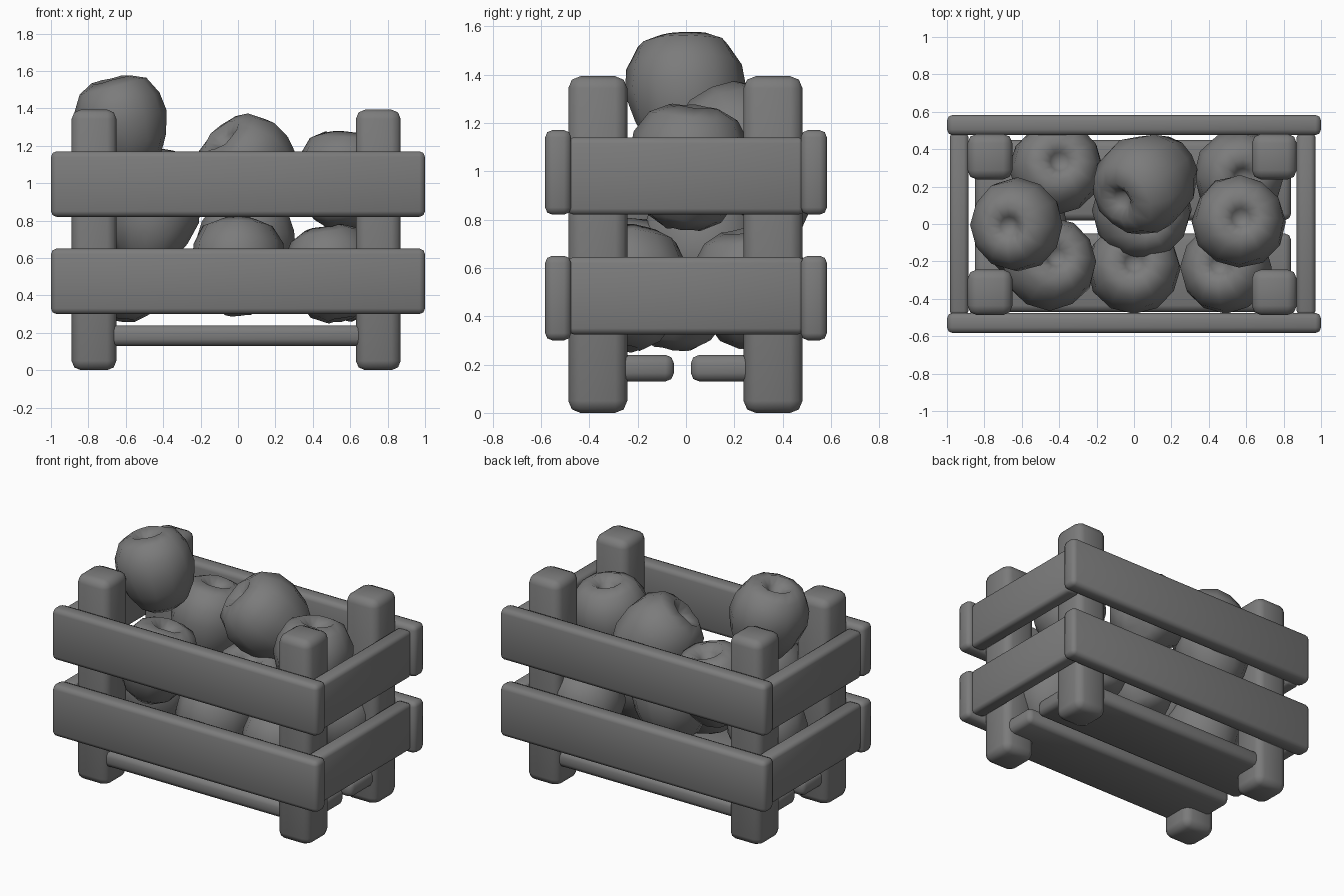
import bpy, bmesh, math, random
from mathutils import Matrix, Vector

random.seed(4)
cube = bpy.data.objects.get("Cube")
if cube:
    bpy.data.objects.remove(cube, do_unlink=True)

grey = bpy.data.materials.new("plain grey")
grey.use_nodes = True
grey.diffuse_color = (0.2, 0.2, 0.2, 1)
grey.node_tree.nodes["Principled BSDF"].inputs["Base Color"].default_value = (0.2, 0.2, 0.2, 1)


def finish(bm, name, angle):
    bmesh.ops.recalc_face_normals(bm, faces=bm.faces)
    mesh = bpy.data.meshes.new(name)
    bm.to_mesh(mesh)
    bm.free()
    mesh.materials.append(grey)
    obj = bpy.data.objects.new(name, mesh)
    bpy.context.collection.objects.link(obj)
    bpy.ops.object.select_all(action='DESELECT')
    obj.select_set(True)
    bpy.context.view_layer.objects.active = obj
    bpy.ops.object.shade_smooth_by_angle(angle=math.radians(angle))
    return obj


def board(name, x, y, z, round_edge):
    """Rounded timber spanning the given (min, max) ranges."""
    bm = bmesh.new()
    bmesh.ops.create_cube(bm, size=1)
    ranges = (x, y, z)
    bmesh.ops.scale(bm, verts=bm.verts, vec=[b - a for a, b in ranges])
    bmesh.ops.translate(bm, verts=bm.verts, vec=[(a + b) / 2 for a, b in ranges])
    bmesh.ops.bevel(bm, geom=list(bm.edges), offset=round_edge, segments=2,
                    profile=0.5, affect='EDGES')
    return finish(bm, name, 50)


# Lathe outline of a fruit: tapered base, broad shoulder, dimpled top
OUTLINE = [(0, -0.82), (0.3, -0.98), (0.62, -0.8), (0.87, -0.38), (1, 0.1),
           (0.95, 0.5), (0.74, 0.86), (0.42, 1.0), (0.2, 0.85), (0, 0.62)]


def fruit(name, centre, radius, tilt):
    bm = bmesh.new()
    verts = [bm.verts.new((r, 0, z * 1.03)) for r, z in OUTLINE]
    edges = [bm.edges.new(pair) for pair in zip(verts, verts[1:])]
    bmesh.ops.spin(bm, geom=verts + edges, cent=(0, 0, 0), axis=(0, 0, 1),
                   angle=math.tau, steps=12)
    bmesh.ops.remove_doubles(bm, verts=bm.verts, dist=0.001)
    for v in bm.verts:
        v.co *= random.uniform(0.98, 1.02)
    lean = Vector((0, 0, 1)).rotation_difference(Vector((*tilt, 1)))
    place = (Matrix.Translation(centre) @ lean.to_matrix().to_4x4()
             @ Matrix.Scale(radius, 4))
    bmesh.ops.transform(bm, matrix=place, verts=bm.verts)
    return finish(bm, name, 75)


# Corner posts
for side, px in (("right", -0.77), ("left", 0.75)):
    for end, py in (("front", -0.365), ("back", 0.36)):
        board(f"{end}_{side}_post", (px - 0.12, px + 0.12), (py - 0.122, py + 0.122),
              (0, 1.393), 0.05)

# Wall planks, two tiers
for tier, low in (("lower", 0.30), ("upper", 0.82)):
    for end, y0 in (("front", -0.583), ("back", 0.475)):
        board(f"{tier}_{end}_plank", (-1, 1), (y0, y0 + 0.108), (low, low + 0.35), 0.03)
    bottom = low + (0.025 if tier == "lower" else 0)
    for side, x0 in (("right", -0.985), ("left", 0.87)):
        board(f"{tier}_{side}_plank", (x0, x0 + 0.1), (-0.49, 0.49),
              (bottom, bottom + 0.32), 0.025)

# Floor slats
board("front_floor_slat", (-0.85, 0.84), (-0.47, -0.05), (0.13, 0.24), 0.035)
board("back_floor_slat", (-0.85, 0.84), (0.02, 0.45), (0.13, 0.24), 0.035)

# Heaped fruit: centre, radius, lean of the dimple
for name, centre, radius, tilt in (
        ("top_right_fruit", (-0.615, 0.0, 1.305), 0.25, (-0.25, -0.05)),
        ("top_middle_fruit", (0.08, 0.23, 1.07), 0.265, (-0.9, -0.6)),
        ("top_left_fruit", (0.56, 0.01, 1.01), 0.25, (0.05, 0.1)),
        ("upper_back_right_fruit", (-0.42, 0.29, 0.91), 0.25, (0.1, 0.2)),
        ("upper_front_right_fruit", (-0.46, -0.22, 0.81), 0.25, (0.2, 0.2)),
        ("middle_fruit", (0.04, 0.08, 0.64), 0.265, (0.1, -0.2)),
        ("lower_front_fruit", (0.0, -0.24, 0.55), 0.25, (0, 0.15)),
        ("lower_front_left_fruit", (0.5, -0.24, 0.51), 0.245, (-0.2, 0.1)),
        ("lower_back_left_fruit", (0.56, 0.27, 0.51), 0.24, (0.1, -0.1)),
        ("lower_right_fruit", (-0.6, -0.03, 0.52), 0.25, (0.1, 0.1))):
    fruit(name, centre, radius, tilt)
